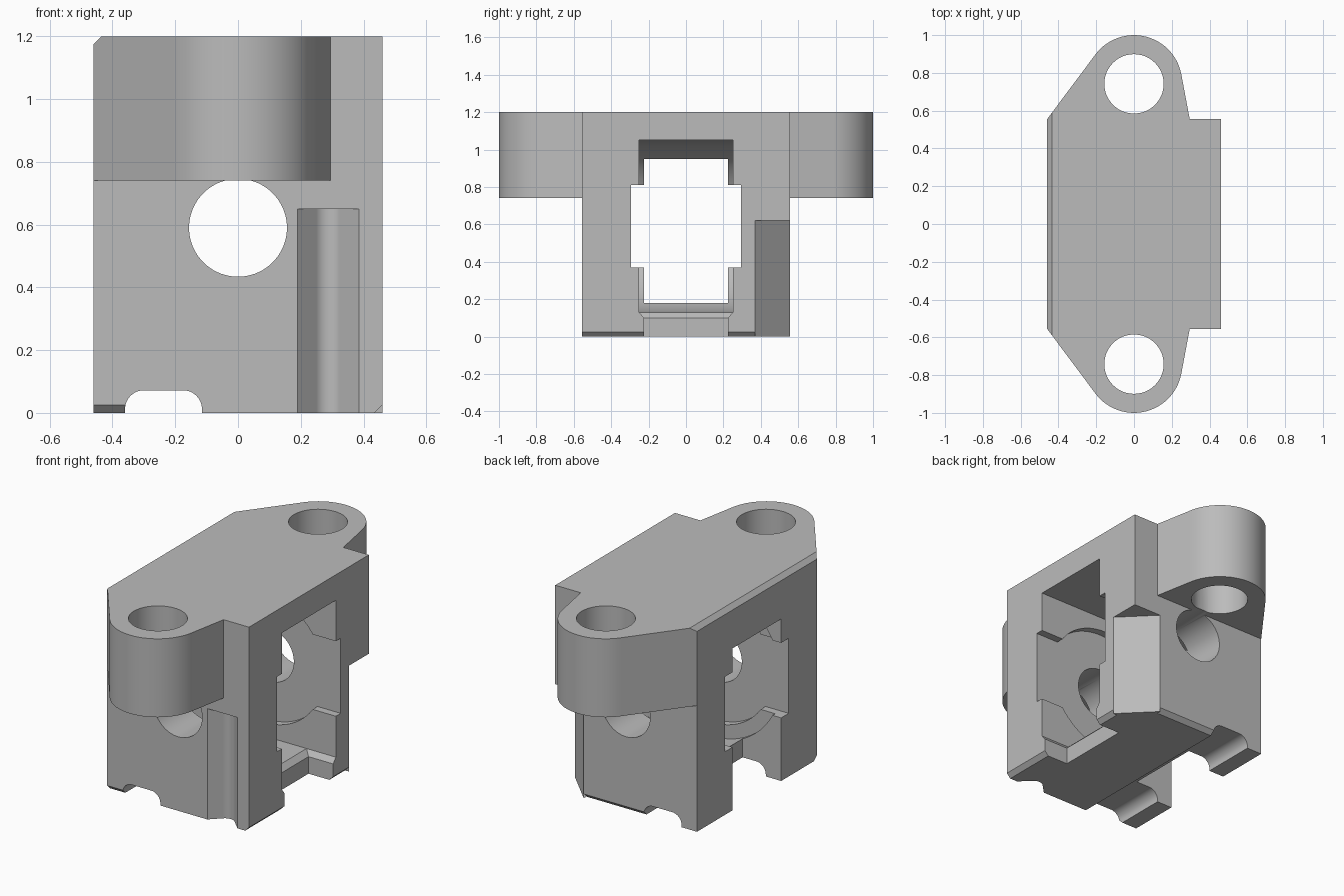
import bpy, bmesh, math
from mathutils import Vector

if "Cube" in bpy.data.objects:
    bpy.data.objects.remove(bpy.data.objects["Cube"])

W, D, H = 0.46, 0.555, 1.2       # half width, half depth, height
AXIS_Z = 0.59                    # height of the cross bore
grey = bpy.data.materials.new("plain_grey")
grey.use_nodes = True
grey.diffuse_color = (0.5, 0.5, 0.5, 1)
grey.node_tree.nodes["Principled BSDF"].inputs["Base Color"].default_value = grey.diffuse_color


def hull(name, points):
    """Convex solid around the points."""
    bm = bmesh.new()
    for p in points:
        bm.verts.new(p)
    made = bmesh.ops.convex_hull(bm, input=bm.verts[:])
    loose = {v for v in made["geom_interior"] + made["geom_unused"]
             if isinstance(v, bmesh.types.BMVert) and v.is_valid}
    bmesh.ops.delete(bm, geom=list(loose), context="VERTS")
    bmesh.ops.dissolve_limit(bm, angle_limit=0.002, verts=bm.verts[:], edges=bm.edges[:])
    bmesh.ops.recalc_face_normals(bm, faces=bm.faces[:])
    mesh = bpy.data.meshes.new(name)
    bm.to_mesh(mesh)
    bm.free()
    mesh.materials.append(grey)
    ob = bpy.data.objects.new(name, mesh)
    bpy.context.collection.objects.link(ob)
    return ob


def box(name, x, y, z):
    return hull(name, [(a, b, c) for a in x for b in y for c in z])


def prism(name, outline, axis, lo, hi):
    """Convex outline swept along y (outline in x,z) or z (outline in x,y)."""
    if axis == "y":
        return hull(name, [(a, t, b) for a, b in outline for t in (lo, hi)])
    return hull(name, [(a, b, t) for a, b in outline for t in (lo, hi)])


def circle(x, y, r, n=72):
    return [(x + r * math.cos(math.tau * i / n), y + r * math.sin(math.tau * i / n))
            for i in range(n)]


def bottom_chamfer(p, q, normal):
    """Wedge that breaks the lower edge running from p to q."""
    nx, ny = Vector(normal).normalized()
    section = [(-0.035, -0.01), (0.01, 0.035), (0.01, -0.01)]
    return hull("chamfer_cutter", [(x + nx * o, y + ny * o, z)
                                   for x, y in (p, q) for o, z in section])


def combine(target, tool, operation="DIFFERENCE"):
    tool.hide_render = True
    mod = target.modifiers.new("combine", "BOOLEAN")
    mod.operation, mod.solver, mod.object = operation, "EXACT", tool
    bpy.context.view_layer.objects.active = target
    bpy.ops.object.modifier_apply(modifier=mod.name)
    bpy.data.objects.remove(tool)


# Main block with the two mounting ears
block = box("bracket_body", (-W, W), (-D, D), (0, H))
for s in (-1, 1):
    outline = [(x, s * y) for x, y in
               circle(0, 0.745, 0.255) + [(-W, D), (0.295, D), (-W, 0.4), (0.295, 0.4)]]
    combine(block, prism("mounting_ear", outline, "z", 0.74, H), "UNION")

cutters = []
# Ear bolt holes and the cross bore
for s in (-1, 1):
    cutters.append(prism("ear_hole", circle(0, s * 0.742, 0.157), "z", 0.5, 1.4))
cutters.append(prism("cross_bore", circle(0, AXIS_Z, 0.156), "y", -0.8, 0.8))

# Side pocket: round chamber, its open side, and the stepped recesses
cutters += [
    prism("chamber", circle(0, AXIS_Z, 0.46, 96), "y", -0.25, 0.25),
    box("chamber_mouth", (0, 0.7), (-0.25, 0.25), (0.13, 1.05)),
    prism("round_recess", circle(0, AXIS_Z, 0.38, 96), "y", -0.295, 0.295),
    box("axle_slot", (-0.7, 0.7), (-0.295, 0.295), (0.37, 0.81)),
    box("rear_slot", (-0.7, -0.21), (-0.225, 0.225), (-0.1, 0.95)),
]

# Opening below the mouth with a bevelled rim
cutters.append(box("mouth_notch", (0.3, 0.7), (-0.225, 0.225), (-0.1, 0.11)))
rim = [(x, s * y, z) for s in (-1, 1)
       for a, y, z in ((0.3, 0.225, 0.1), (0.27, 0.25, 0.13), (0.28, 0.24, 0.2))
       for x in (a, 0.7)]
cutters.append(hull("mouth_rim", rim))

# Rounded channel along the underside
channel = circle(-0.3, 0.012, 0.06, 48) + circle(-0.175, 0.012, 0.06, 48)
cutters.append(prism("under_channel", channel + [(-0.36, -0.1), (-0.115, -0.1)], "y", -0.8, 0.8))

# Vertical groove in the front face
groove = circle(0.2875, -0.5325, 0.053, 48) + [(0.17, -0.575), (0.405, -0.575)]
cutters.append(prism("front_groove", groove, "z", -0.1, 0.65))

# Cut corner at the back, and the broken edges
cutters += [
    prism("corner_cut", [(0.275, D), (W, 0.37), (0.7, 0.37), (0.7, 0.7), (0.275, 0.7)],
          "z", -0.1, 0.62),
    prism("top_chamfer", [(-W - 0.01, H - 0.035), (-W + 0.035, H + 0.01), (-W - 0.01, H + 0.01)],
          "y", -1.2, 1.2),
    bottom_chamfer((W, -0.7), (W, 0.37), (1, 0)),
    bottom_chamfer((W, 0.37), (0.275, D), (1, 1)),
    bottom_chamfer((0.275, D), (-0.13, D), (0, 1)),
    bottom_chamfer((-0.6, -D), (-0.34, -D), (0, -1)),
]
for cutter in cutters:
    combine(block, cutter)

# Smooth the round walls and keep flat faces flat
bpy.ops.object.select_all(action="DESELECT")
block.select_set(True)
bpy.context.view_layer.objects.active = block
bpy.ops.object.shade_smooth_by_angle(angle=math.radians(25))
weighted = block.modifiers.new("even_normals", "WEIGHTED_NORMAL")
weighted.keep_sharp = True
